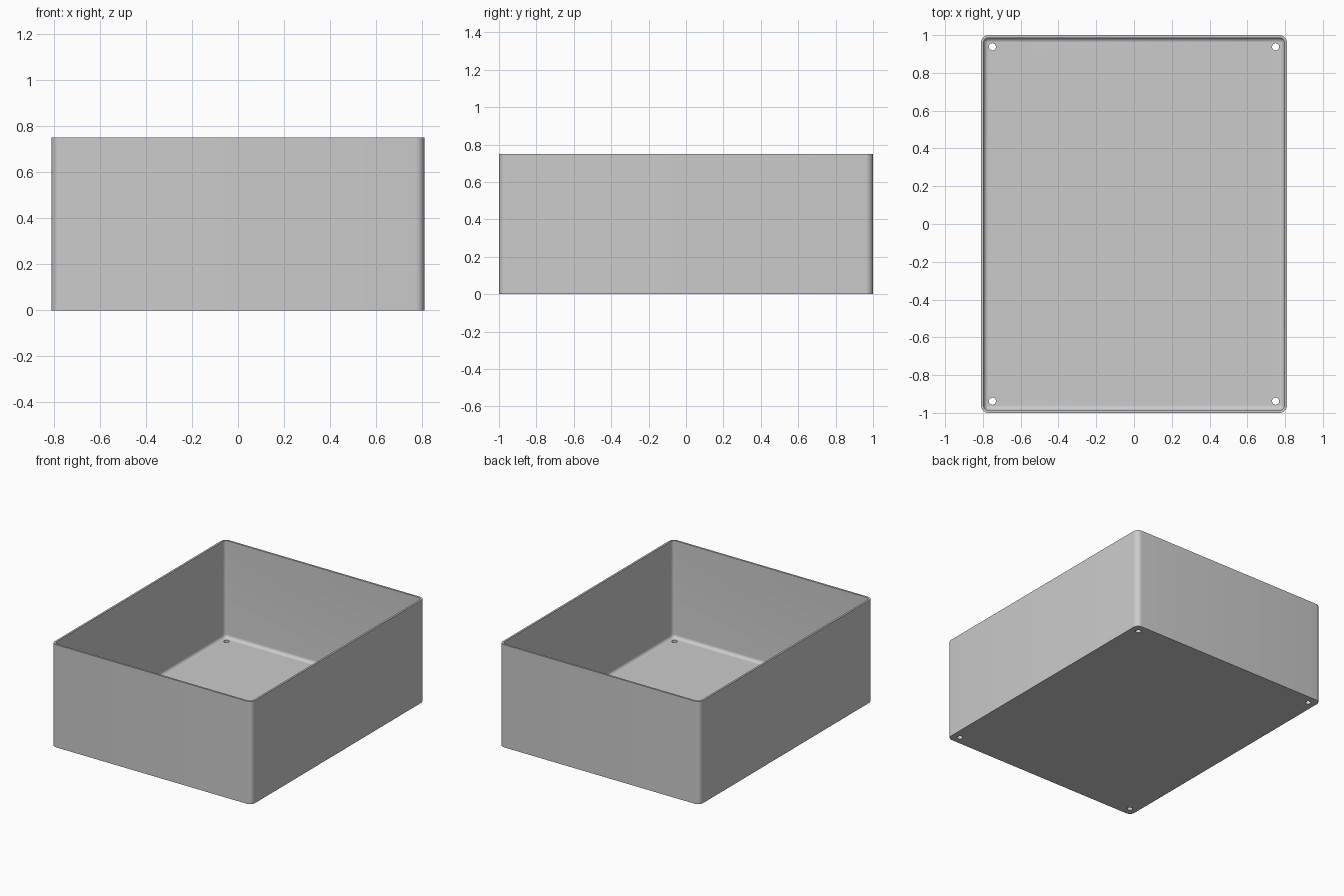
import bpy, bmesh, math

old = bpy.data.objects.get("Cube")
if old:
    bpy.data.objects.remove(old, do_unlink=True)

HALF_X, HALF_Y, HEIGHT = 0.81, 1.0, 0.75
WALL, FLOOR, CORNER, FILLET = 0.014, 0.04, 0.04, 0.025
STEPS = 8

grey = bpy.data.materials.new("light grey")
grey.use_nodes = True
colour = (0.6, 0.6, 0.6, 1)
grey.diffuse_color = colour
grey.node_tree.nodes["Principled BSDF"].inputs["Base Color"].default_value = colour


def ring(bm, inset, z):
    """Rounded rectangle, inset from the outer wall."""
    verts = []
    radius = CORNER - inset
    for quarter, (sx, sy) in enumerate([(1, 1), (-1, 1), (-1, -1), (1, -1)]):
        for i in range(STEPS + 1):
            a = math.pi / 2 * (quarter + i / STEPS)
            verts.append(bm.verts.new((sx * (HALF_X - CORNER) + radius * math.cos(a),
                                       sy * (HALF_Y - CORNER) + radius * math.sin(a), z)))
    return verts


# Open tray: outer wall, rim, inner wall, rounded floor edge
profile = [(0, 0), (0, HEIGHT), (WALL, HEIGHT)]
for i in range(STEPS + 1):
    a = math.pi / 2 * i / STEPS
    profile.append((WALL + FILLET * (1 - math.cos(a)),
                    FLOOR + FILLET * (1 - math.sin(a))))

bm = bmesh.new()
rings = [ring(bm, inset, z) for inset, z in profile]
for low, high in zip(rings, rings[1:]):
    for i in range(len(low)):
        j = (i + 1) % len(low)
        bm.faces.new((low[i], low[j], high[j], high[i]))
bm.faces.new(rings[0][::-1])
bm.faces.new(rings[-1])
bmesh.ops.recalc_face_normals(bm, faces=bm.faces)
mesh = bpy.data.meshes.new("open_box")
bm.to_mesh(mesh)
bm.free()
mesh.materials.append(grey)
box = bpy.data.objects.new("open_box", mesh)
bpy.context.collection.objects.link(box)

# Screw holes through the floor corners
for sx in (-1, 1):
    for sy in (-1, 1):
        bpy.ops.mesh.primitive_cylinder_add(vertices=32, radius=0.019, depth=0.2,
                                            location=(sx * 0.75, sy * 0.938, 0))
        cutter = bpy.context.object
        cutter.name = "hole_cutter"
        cutter.hide_render = True
        cutter.data.materials.append(grey)
        bpy.ops.object.select_all(action="DESELECT")
        bpy.context.view_layer.objects.active = box
        box.select_set(True)
        cut = box.modifiers.new("screw_hole", "BOOLEAN")
        cut.operation = "DIFFERENCE"
        cut.solver = "EXACT"
        cut.object = cutter
        bpy.ops.object.modifier_apply(modifier=cut.name)
        bpy.data.objects.remove(cutter, do_unlink=True)

bpy.ops.object.shade_smooth_by_angle(angle=math.radians(30))
